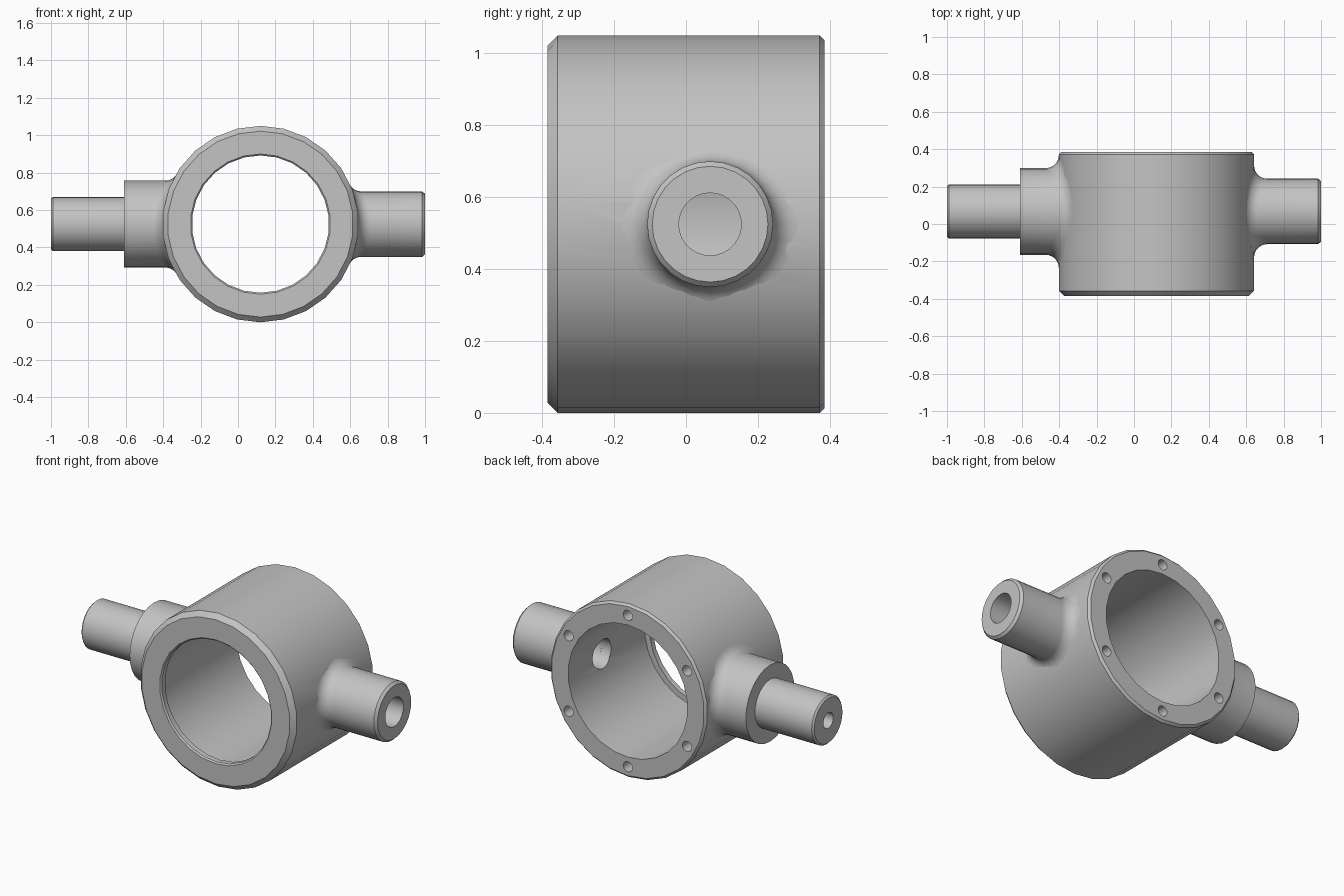
import bpy, bmesh
from math import sin, cos, pi, sqrt
from mathutils import Vector

cube = bpy.data.objects.get("Cube")
if cube:
    bpy.data.objects.remove(cube)

CX, CZ = 0.12, 0.525      # ring axis
RING_R, BORE_R = 0.525, 0.40
STUD_Y = 0.067            # stud axis

steel = bpy.data.materials.new("grey metal")
steel.use_nodes = True
grey = (0.55, 0.55, 0.55, 1)
steel.diffuse_color = grey
steel.node_tree.nodes["Principled BSDF"].inputs["Base Color"].default_value = grey


def skin(name, rows, cyclic):
    """Bridge equal-length point loops into a closed shell."""
    bm = bmesh.new()
    loops = [[bm.verts.new(p) for p in row] for row in rows]
    n = len(loops[0])
    pairs = list(zip(loops, loops[1:]))
    if cyclic:
        pairs.append((loops[-1], loops[0]))
    else:
        bm.faces.new(loops[0])
        bm.faces.new(loops[-1])
    for a, b in pairs:
        for i in range(n):
            j = (i + 1) % n
            bm.faces.new((a[i], a[j], b[j], b[i]))
    bmesh.ops.recalc_face_normals(bm, faces=bm.faces)
    mesh = bpy.data.meshes.new(name)
    bm.to_mesh(mesh)
    bm.free()
    mesh.materials.append(steel)
    obj = bpy.data.objects.new(name, mesh)
    bpy.context.collection.objects.link(obj)
    return obj


def smooth(obj):
    bpy.ops.object.select_all(action='DESELECT')
    obj.select_set(True)
    bpy.context.view_layer.objects.active = obj
    bpy.ops.object.shade_smooth_by_angle(angle=pi / 6)


def angles(n):
    return [2 * pi * i / n for i in range(n)]


def ring_row(y, r):
    return [(CX + r * sin(t), y, CZ + r * cos(t)) for t in angles(26)]


def stud_row(side, x, r):
    return [(CX + side * x, STUD_Y + r * cos(t), CZ + r * sin(t)) for t in angles(28)]


def fillet_rows(side, r, f, steps=7):
    """Rolling-ball fillet from the ring wall to a stud of radius r."""
    body = RING_R - 0.003
    rows = []
    for k in range(steps + 1):
        row = []
        for t in angles(28):
            y, z = (r + f) * cos(t), (r + f) * sin(t)
            centre = Vector((sqrt((body + f) ** 2 - z * z), y, z))
            to_ring = -Vector((centre.x, 0, z)).normalized()
            to_stud = -Vector((0, cos(t), sin(t)))
            p = centre + f * to_ring.slerp(to_stud, k / steps)
            row.append((CX + side * p.x, STUD_Y + p.y, CZ + p.z))
        rows.append(row)
    return rows


def cut(target, cutter):
    mod = target.modifiers.new("hole", 'BOOLEAN')
    mod.operation = 'DIFFERENCE'
    mod.solver = 'EXACT'
    mod.object = cutter
    bpy.context.view_layer.objects.active = target
    bpy.ops.object.modifier_apply(modifier=mod.name)
    bpy.data.objects.remove(cutter)


# Ring body with chamfers and a small retaining lip at the front
ring = skin("ring_body", [ring_row(y, r) for y, r in (
    (-0.385, 0.497), (-0.357, RING_R), (0.372, RING_R), (0.385, 0.512),
    (0.385, BORE_R), (-0.345, BORE_R), (-0.345, 0.367), (-0.377, 0.367),
    (-0.385, 0.375))], True)

# Cross hole through the ring wall
cut(ring, skin("cross_hole_cutter",
               [stud_row(1, 0.3, 0.088), stud_row(1, 0.6, 0.088)], False))

# Six blind bolt holes in the back face
for a in angles(6):
    hx, hz = CX + 0.458 * sin(a), CZ + 0.458 * cos(a)
    cut(ring, skin("bolt_hole_cutter", [
        [(hx + 0.031 * sin(t), y, hz + 0.031 * cos(t)) for t in angles(14)]
        for y in (0.27, 0.45)], False))
smooth(ring)

# Hollow stud on the left side
hollow = [(0.865, 0.175), (0.88, 0.161), (0.88, 0.087), (0.46, 0.087)]
smooth(skin("hollow_stud", fillet_rows(1, 0.175, 0.07)
            + [stud_row(1, x, r) for x, r in hollow], True))

# Stepped shaft on the right side with a blind centre hole
stepped = [(0.73, 0.232), (0.73, 0.145), (1.11, 0.145), (1.12, 0.135),
           (1.12, 0.047), (0.9, 0.047)]
smooth(skin("stepped_shaft", fillet_rows(-1, 0.232, 0.07)
            + [stud_row(-1, x, r) for x, r in stepped], False))
